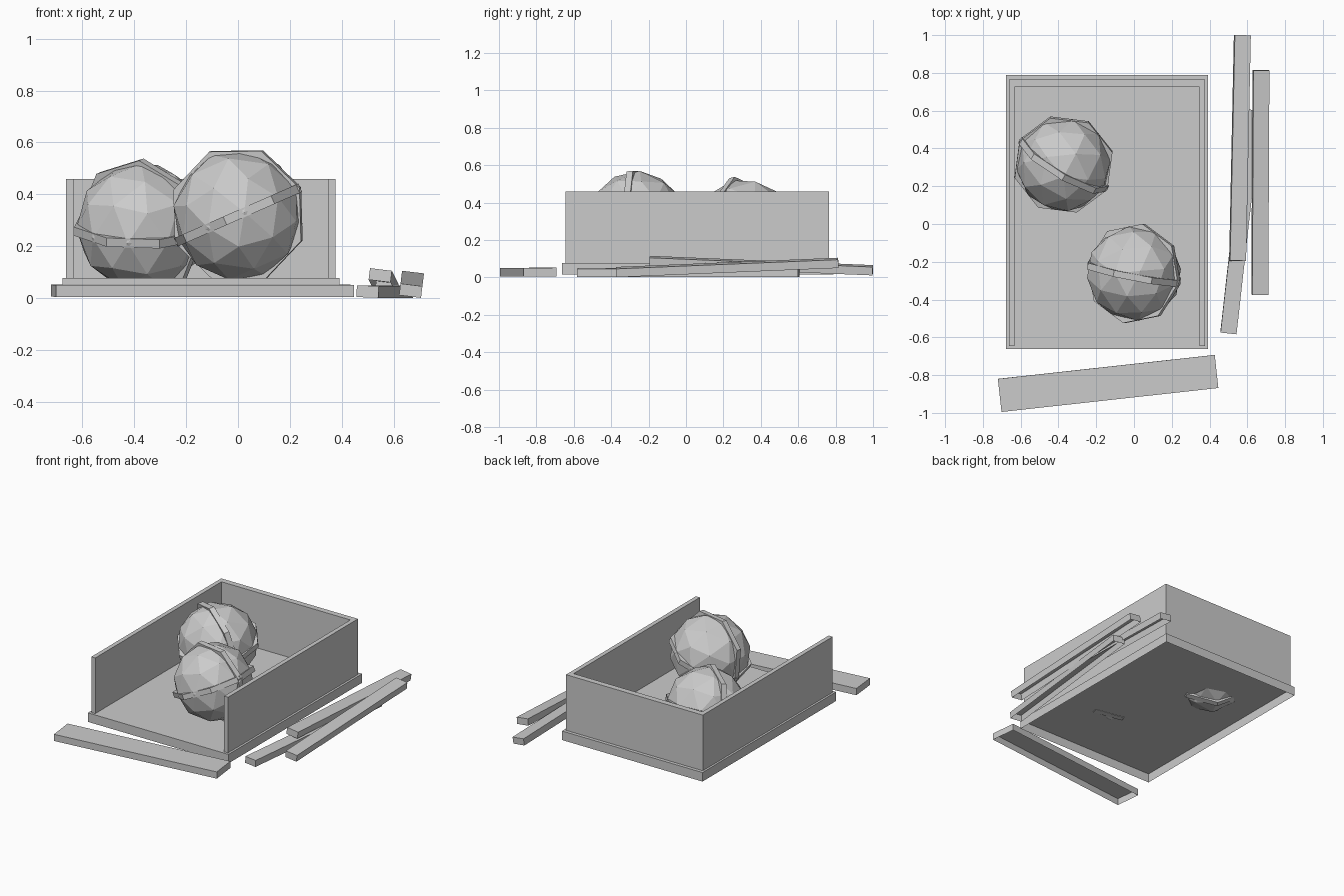
import bpy, bmesh, math
from mathutils import Matrix, Vector, Euler

if "Cube" in bpy.data.objects:
    bpy.data.objects.remove(bpy.data.objects["Cube"])

grey = bpy.data.materials.new("plain grey")
grey.diffuse_color = (0.6, 0.6, 0.6, 1)
grey.use_nodes = True
grey.node_tree.nodes["Principled BSDF"].inputs["Base Color"].default_value = grey.diffuse_color


def finish(name, bm, matrix):
    mesh = bpy.data.meshes.new(name)
    bm.to_mesh(mesh)
    bm.free()
    mesh.materials.append(grey)
    ob = bpy.data.objects.new(name, mesh)
    bpy.context.collection.objects.link(ob)
    ob.matrix_world = matrix
    return ob


def box(name, centre, size, rot=(0, 0, 0), open_bottom=False):
    bm = bmesh.new()
    bmesh.ops.create_cube(bm, size=1, matrix=Matrix.Diagonal((*size, 1)))
    if open_bottom:
        low = [f for f in bm.faces if f.normal.z < -0.9]
        bmesh.ops.delete(bm, geom=low, context='FACES')
    turn = Euler([math.radians(a) for a in rot]).to_matrix().to_4x4()
    return finish(name, bm, Matrix.Translation(centre) @ turn)


# Tray: hollow-bottomed base, two long walls and a back wall, open at the front
box("tray_base", (-0.143, 0.063, 0.046), (1.068, 1.45, 0.062), open_bottom=True)
box("left_wall", (-0.648, 0.06, 0.268), (0.03, 1.41, 0.382))
box("right_wall", (0.361, 0.06, 0.268), (0.03, 1.41, 0.382))
box("back_wall", (-0.143, 0.745, 0.268), (0.98, 0.04, 0.382))

# Loose boards on the ground, some leaning on each other
box("front_board", (-0.137, -0.844, 0.028), (1.155, 0.176, 0.046), (0.5, 0, 6.3), True)
box("lower_plank", (0.566, 0.012, 0.025), (0.085, 1.19, 0.045), (0, 2, -6.4), True)
box("left_plank", (0.561, 0.402, 0.063), (0.085, 1.195, 0.045), (-2.4, 7, -1.5), True)
box("right_plank", (0.669, 0.22, 0.053), (0.085, 1.19, 0.045), (2.4, 7, 0), True)


def strap(name, matrix, outer=0.268, inner=0.238, width=0.035, sides=8):
    # Eight-sided rectangular hoop around local z
    bm = bmesh.new()
    section = [(outer, -1), (outer, 1), (inner, 1), (inner, -1)]
    loops = []
    for i in range(sides):
        a = math.tau * i / sides
        loops.append([bm.verts.new((r * math.cos(a), r * math.sin(a), s * width / 2))
                      for r, s in section])
    for i in range(sides):
        p, q = loops[i], loops[(i + 1) % sides]
        for k in range(4):
            j = (k + 1) % 4
            bm.faces.new((p[k], q[k], q[j], p[j]))
    finish(name, bm, matrix)


def strapped_ball(name, centre, up, side):
    # Faceted ball with two crossing straps, aligned to the given axes
    z = Vector(up).normalized()
    x = Vector(side)
    x = (x - z * x.dot(z)).normalized()
    frame = Matrix((x, z.cross(x), z)).transposed().to_4x4()
    matrix = Matrix.Translation(centre) @ frame
    bm = bmesh.new()
    bmesh.ops.create_icosphere(bm, subdivisions=2, radius=0.252)
    finish(name, bm, matrix)
    strap(name + "_level_strap", matrix)
    strap(name + "_upright_strap", matrix @ Matrix.Rotation(math.pi / 2, 4, 'Y'))


strapped_ball("front_ball", (0.0, -0.262, 0.32), (-0.4, 0, 0.91), (0.19, 0.98, 0.08))
strapped_ball("back_ball", (-0.373, 0.315, 0.275), (0.0, -0.26, 0.97), (0.5, 0.84, 0.23))
